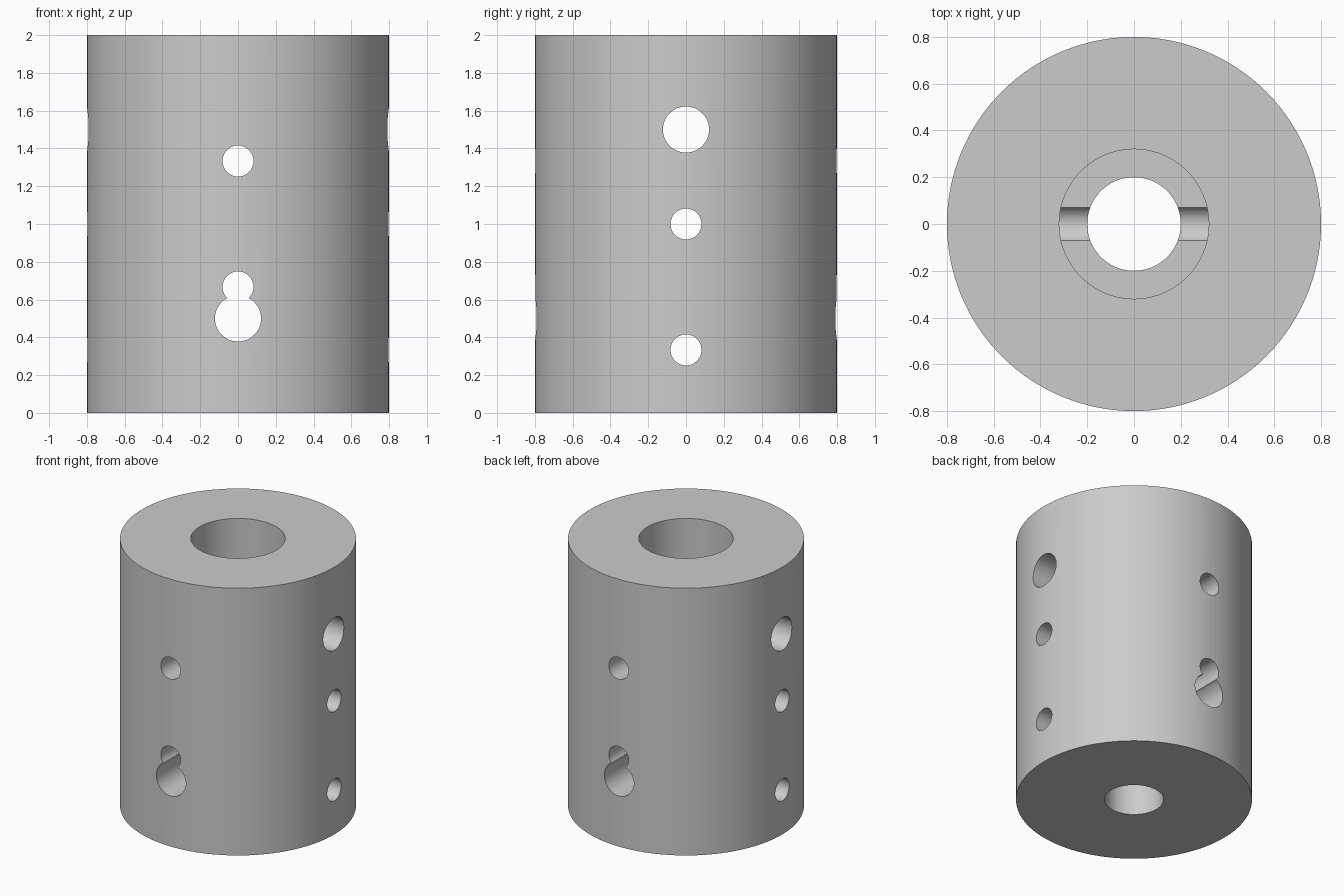
import bpy
import bmesh
import math
from mathutils import Matrix, Vector

default = bpy.data.objects.get("Cube")
if default:
    bpy.data.objects.remove(default, do_unlink=True)

HEIGHT, OUTER = 2.0, 0.8
WIDE_BORE, NARROW_BORE, LEDGE = 0.32, 0.2, 0.96
BIG, SMALL = 0.122, 0.082

# Single grey metal
grey = bpy.data.materials.new("grey metal")
grey.use_nodes = True
colour = (0.6, 0.6, 0.6, 1.0)
grey.diffuse_color = colour
grey.node_tree.nodes["Principled BSDF"].inputs["Base Color"].default_value = colour


def make_object(name, bm):
    bmesh.ops.recalc_face_normals(bm, faces=bm.faces)
    mesh = bpy.data.meshes.new(name)
    bm.to_mesh(mesh)
    bm.free()
    mesh.materials.append(grey)
    obj = bpy.data.objects.new(name, mesh)
    bpy.context.collection.objects.link(obj)
    return obj


def lathe(name, profile, steps):
    """Revolve a closed (radius, z) outline around the z axis."""
    bm = bmesh.new()
    verts = [bm.verts.new((r, 0, z)) for r, z in profile]
    edges = [bm.edges.new((a, b)) for a, b in zip(verts, verts[1:] + verts[:1])]
    bmesh.ops.spin(bm, geom=verts + edges, cent=(0, 0, 0), axis=(0, 0, 1),
                   angle=math.tau, steps=steps, use_duplicate=False)
    bmesh.ops.remove_doubles(bm, verts=bm.verts, dist=1e-5)
    return make_object(name, bm)


def cross_drill(body, axis, z, radius):
    """Cut one hole right through the body along x or y."""
    turn = Vector((0, 0, 1)).rotation_difference(Vector(axis)).to_matrix().to_4x4()
    bm = bmesh.new()
    bmesh.ops.create_cone(bm, cap_ends=True, segments=64, radius1=radius,
                          radius2=radius, depth=2,
                          matrix=Matrix.Translation((0, 0, z)) @ turn)
    cutter = make_object("hole_cutter", bm)
    cutter.hide_render = True
    mod = body.modifiers.new("hole", 'BOOLEAN')
    mod.operation = 'DIFFERENCE'
    mod.solver = 'EXACT'
    mod.object = cutter
    bpy.context.view_layer.objects.active = body
    bpy.ops.object.modifier_apply(modifier=mod.name)
    bpy.data.objects.remove(cutter, do_unlink=True)


# Sleeve with a wide bore above and a narrow bore below
sleeve = lathe("coupling_sleeve", [
    (OUTER, 0), (OUTER, HEIGHT), (WIDE_BORE, HEIGHT),
    (WIDE_BORE, LEDGE), (NARROW_BORE, LEDGE), (NARROW_BORE, 0)], 128)

# Side-to-side and front-to-back screw holes
X_AXIS, Y_AXIS = (1, 0, 0), (0, 1, 0)
for axis, z, radius in [
        (X_AXIS, HEIGHT * 3 / 4, BIG), (X_AXIS, HEIGHT / 2, SMALL),
        (X_AXIS, HEIGHT / 6, SMALL), (Y_AXIS, HEIGHT * 2 / 3, SMALL),
        (Y_AXIS, HEIGHT / 3, SMALL), (Y_AXIS, HEIGHT / 4, BIG)]:
    cross_drill(sleeve, axis, z, radius)

# Smooth walls, crisp rims
bpy.ops.object.select_all(action='DESELECT')
sleeve.select_set(True)
bpy.context.view_layer.objects.active = sleeve
bpy.ops.object.shade_smooth_by_angle(angle=math.radians(30))
